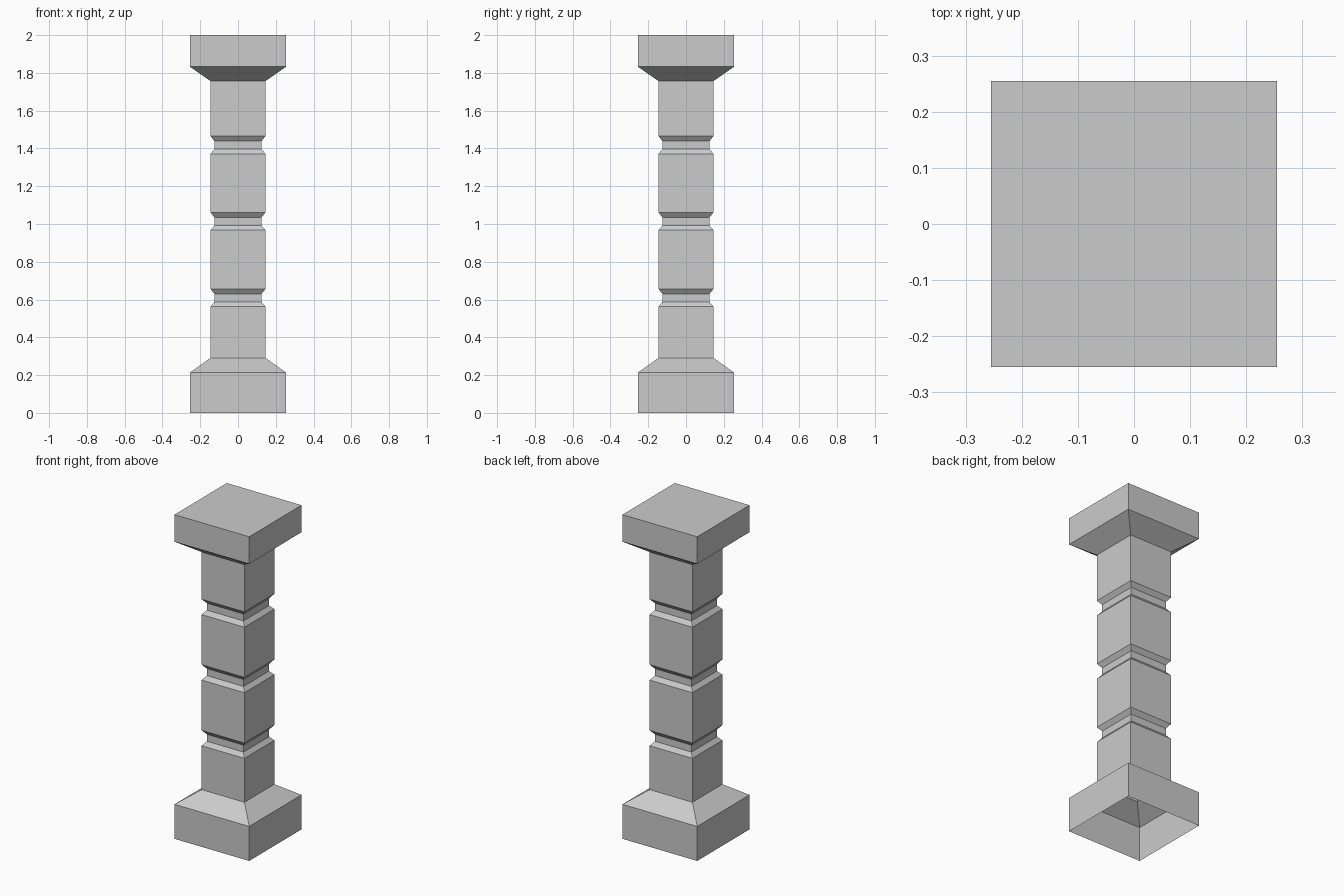
import bpy, bmesh

if "Cube" in bpy.data.objects:
    bpy.data.objects.remove(bpy.data.objects["Cube"])

BASE, SHAFT, NECK = 0.255, 0.146, 0.125   # half widths

# Profile from the ground up: (half width, height)
profile = [(BASE, 0.0), (BASE, 0.213), (SHAFT, 0.291)]
for z in (0.562, 0.967, 1.371):           # three chamfered grooves
    profile += [(SHAFT, z), (NECK, z + 0.025), (NECK, z + 0.068), (SHAFT, z + 0.095)]
profile += [(SHAFT, 1.757), (BASE, 1.833), (BASE, 2.0)]

# Square column: stacked square rings, closed on top, open and hollow below
bm = bmesh.new()
rings = [[bm.verts.new((sx * w, sy * w, z))
          for sx, sy in ((-1, -1), (1, -1), (1, 1), (-1, 1))]
         for w, z in profile]
for low, high in zip(rings, rings[1:]):
    for i in range(4):
        j = (i + 1) % 4
        bm.faces.new((low[i], low[j], high[j], high[i]))
bm.faces.new(rings[-1])

mesh = bpy.data.meshes.new("square_column")
bm.to_mesh(mesh)
bm.free()
bpy.context.collection.objects.link(bpy.data.objects.new("square_column", mesh))
